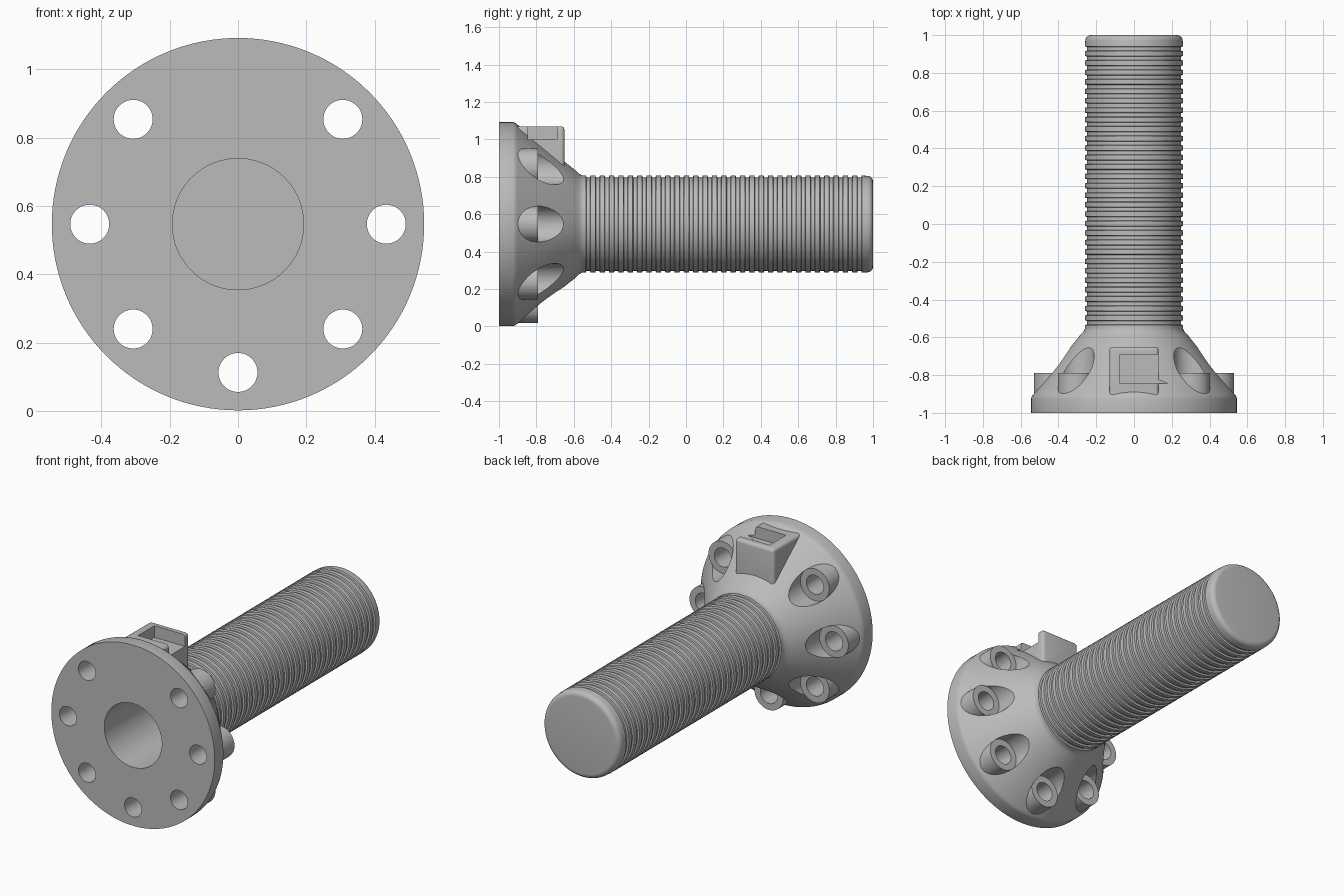
import bpy, bmesh, math
from mathutils import Matrix, Vector

if "Cube" in bpy.data.objects:
    bpy.data.objects.remove(bpy.data.objects["Cube"], do_unlink=True)

CZ = 0.547          # height of the main axis
RING = 0.434        # bolt circle radius
SEG = 128

grey = bpy.data.materials.new("plain grey")
grey.use_nodes = True
colour = (0.5, 0.5, 0.5, 1)
grey.diffuse_color = colour
grey.node_tree.nodes["Principled BSDF"].inputs["Base Color"].default_value = colour


def add_object(name, bm):
    bmesh.ops.recalc_face_normals(bm, faces=bm.faces)
    mesh = bpy.data.meshes.new(name)
    bm.to_mesh(mesh)
    bm.free()
    mesh.materials.append(grey)
    obj = bpy.data.objects.new(name, mesh)
    bpy.context.collection.objects.link(obj)
    return obj


def lathe(name, profile):
    """Spin (radius, y) points round the main axis."""
    bm = bmesh.new()
    verts = [bm.verts.new((r, y, CZ)) for r, y in profile]
    edges = [bm.edges.new(pair) for pair in zip(verts, verts[1:])]
    bmesh.ops.spin(bm, geom=verts + edges, cent=(0, 0, CZ), axis=(0, 1, 0),
                   angle=math.tau, steps=SEG, use_duplicate=False)
    bmesh.ops.remove_doubles(bm, verts=bm.verts, dist=0.00005)
    return add_object(name, bm)


def ring_of_cylinders(name, radius, y0, y1):
    """Seven cylinders on the bolt circle, leaving the top place free."""
    bm = bmesh.new()
    for i in range(8):
        if i == 2:
            continue
        a = i * math.pi / 4
        place = Matrix.Translation((RING * math.cos(a), (y0 + y1) / 2,
                                    CZ + RING * math.sin(a)))
        bmesh.ops.create_cone(bm, cap_ends=True, segments=48, radius1=radius,
                              radius2=radius, depth=y1 - y0,
                              matrix=place @ Matrix.Rotation(math.pi / 2, 4, 'X'))
    return add_object(name, bm)


def box(name, low, high, bevel=0):
    bm = bmesh.new()
    low, high = Vector(low), Vector(high)
    size = Matrix.Diagonal((high - low).to_4d())
    bmesh.ops.create_cube(bm, size=1, matrix=Matrix.Translation((low + high) / 2) @ size)
    if bevel:
        bmesh.ops.bevel(bm, geom=bm.edges[:], offset=bevel, segments=4,
                        profile=0.5, affect='EDGES')
    return add_object(name, bm)


def combine(target, tool, operation):
    mod = target.modifiers.new(tool.name, 'BOOLEAN')
    mod.object, mod.operation, mod.solver = tool, operation, 'EXACT'
    bpy.context.view_layer.objects.active = target
    bpy.ops.object.modifier_apply(modifier=mod.name)
    bpy.data.objects.remove(tool, do_unlink=True)


# Blind bore, flange rim with rounded edge, and cone
profile = [(0, 0.93), (0.192, 0.93), (0.192, -1), (0.545, -1), (0.545, -0.925),
           (0.541, -0.912), (0.533, -0.902), (0.52, -0.886),
           (0.285, -0.588), (0.268, -0.571), (0.26, -0.555)]

# Ribbed grip
for i in range(30):
    y = -0.535 + i * 0.05
    profile += [(0.26, y), (0.25, y + 0.003), (0.25, y + 0.022), (0.26, y + 0.025)]

# Rounded closed end
for i in range(7):
    a = i * math.pi / 12
    profile.append((0.228 + 0.03 * math.cos(a), 0.97 + 0.03 * math.sin(a)))
profile.append((0, 1))
body = lathe("flanged_ribbed_handle", profile)

# Bolt bosses, their clearance pockets and through holes
combine(body, ring_of_cylinders("bolt_bosses", 0.096, -0.96, -0.79), 'UNION')
combine(body, ring_of_cylinders("boss_pockets", 0.0965, -0.79, -0.4), 'DIFFERENCE')
combine(body, ring_of_cylinders("bolt_holes", 0.057, -1.1, -0.7), 'DIFFERENCE')

# Top block with a slot open at its top and left side
combine(body, box("top_block", (-0.13, -0.97, 0.8), (0.13, -0.65, 1.07), 0.018), 'UNION')
combine(body, box("block_slot", (-0.075, -0.845, 1.0), (0.2, -0.69, 1.2)), 'DIFFERENCE')

bpy.ops.object.select_all(action='DESELECT')
body.select_set(True)
bpy.context.view_layer.objects.active = body
bpy.ops.object.shade_smooth_by_angle(angle=math.radians(30))
